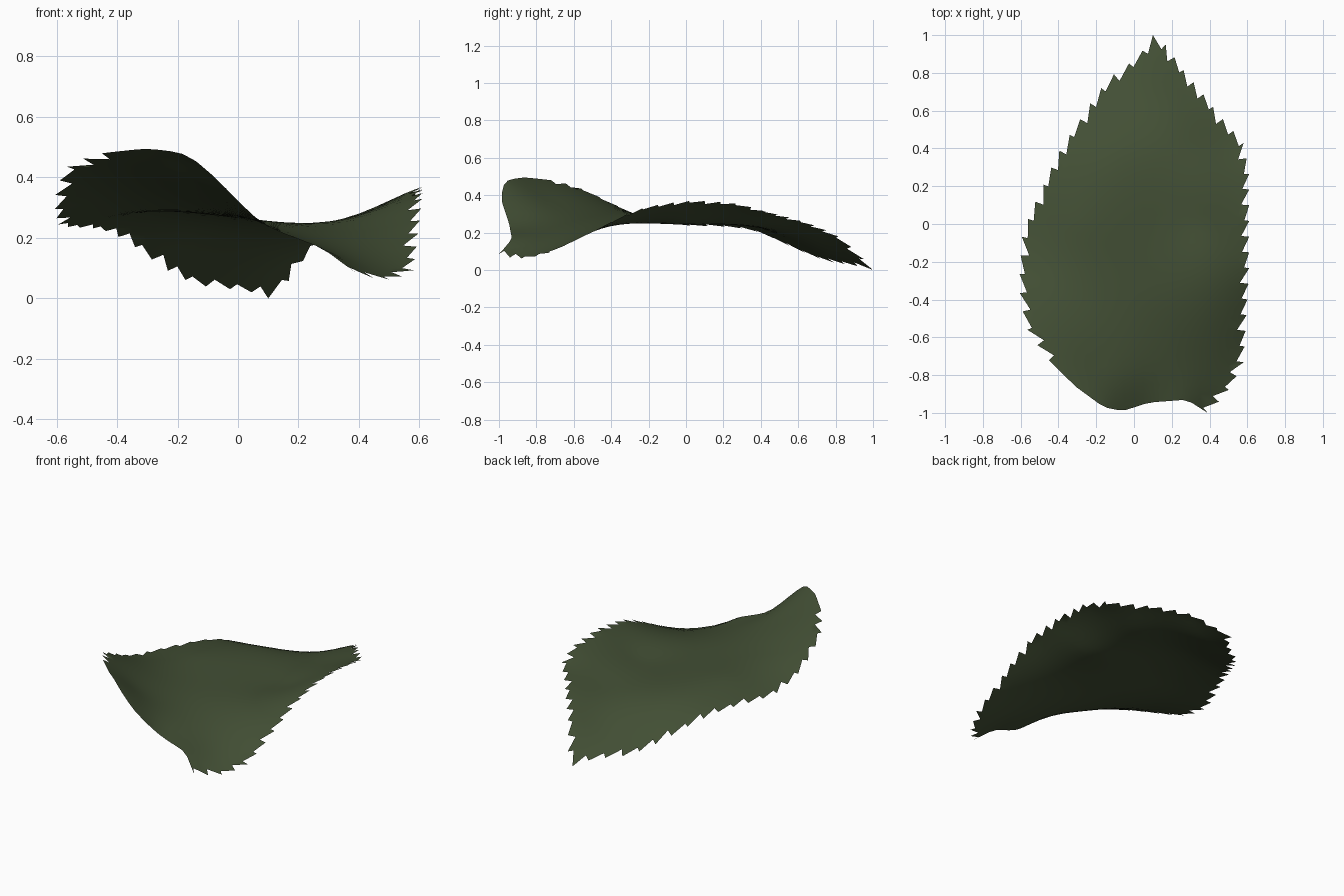
import bpy, bmesh, math
from mathutils import Vector
from mathutils.geometry import delaunay_2d_cdt

if "Cube" in bpy.data.objects:
    bpy.data.objects.remove(bpy.data.objects["Cube"])

# Rim control points (x, y, height): right margin tip -> base, base edge, left margin base -> tip
RIGHT = [(0.1, 1, 0), (0.17, 0.95, 0.06), (0.25, 0.83, 0.17), (0.35, 0.71, 0.23),
         (0.45, 0.58, 0.275), (0.58, 0.43, 0.315), (0.61, 0.28, 0.355), (0.61, 0.02, 0.37),
         (0.61, -0.25, 0.325), (0.595, -0.5, 0.205), (0.58, -0.74, 0.09), (0.49, -0.9, 0.06),
         (0.39, -1, 0.085)]
BASE = [(0.28, -0.93, 0.165), (0.08, -0.945, 0.25), (-0.06, -0.99, 0.385), (-0.16, -0.97, 0.47),
        (-0.31, -0.86, 0.495)]
LEFT = [(-0.45, -0.72, 0.48), (-0.56, -0.58, 0.445), (-0.605, -0.4, 0.36), (-0.605, -0.25, 0.29),
        (-0.595, -0.07, 0.245), (-0.55, 0.06, 0.235), (-0.39, 0.4, 0.2), (-0.3, 0.53, 0.14),
        (-0.2, 0.69, 0.07), (-0.09, 0.81, 0.035), (0.02, 0.88, 0.03), (0.1, 1, 0)]
INNER = [(0.08, -0.75, 0.25), (0.34, -0.75, 0.15), (-0.2, -0.75, 0.385), (0.1, -0.4, 0.255),
         (-0.3, -0.4, 0.32), (0.35, -0.4, 0.235), (-0.3, 0, 0.285), (0.05, 0, 0.257),
         (0.34, 0, 0.253), (-0.1, 0.4, 0.225), (0.1, 0.4, 0.225), (0.3, 0.4, 0.24), (0.08, 0.7, 0.13)]


# Thin-plate height field through the control points
def kernel(ax, ay, bx, by):
    r2 = (ax - bx) ** 2 + (ay - by) ** 2
    return 0.5 * r2 * math.log(r2) if r2 > 1e-12 else 0.0


def solve(m):
    n = len(m)
    for i in range(n):
        p = max(range(i, n), key=lambda r: abs(m[r][i]))
        m[i], m[p] = m[p], m[i]
        for r in range(n):
            if r != i:
                f = m[r][i] / m[i][i]
                m[r] = [a - f * b for a, b in zip(m[r], m[i])]
    return [m[i][n] / m[i][i] for i in range(n)]


pts = RIGHT + BASE + LEFT[:-1] + INNER
N = len(pts)
rows = [[kernel(p[0], p[1], q[0], q[1]) + (0.0008 if i == j else 0) for j, q in enumerate(pts)]
        + [1, p[0], p[1], p[2]] for i, p in enumerate(pts)]
for f in (lambda p: 1, lambda p: p[0], lambda p: p[1]):
    rows.append([f(p) for p in pts] + [0, 0, 0, 0])
W = solve(rows)


def height(x, y):
    return W[N] + W[N + 1] * x + W[N + 2] * y + sum(
        w * kernel(x, y, p[0], p[1]) for w, p in zip(W, pts))


def resample(line, step):
    line = [Vector(p[:2]) for p in line]
    lens = [(b - a).length for a, b in zip(line, line[1:])]
    n = round(sum(lens) / step)
    out = []
    for k in range(n + 1):
        d, i = sum(lens) * k / n, 0
        while i < len(lens) - 1 and d > lens[i]:
            d -= lens[i]
            i += 1
        out.append(line[i].lerp(line[i + 1], min(1, d / lens[i])))
    return out


# Saw-toothed margin, teeth pointing to the leaf tip
def toothed(line, step, side):
    """line runs base -> tip; side = +1 right margin, -1 left margin"""
    tips = resample(line, step)
    out = []
    for k, (p, q) in enumerate(zip(tips, tips[1:])):
        t = (q - p).normalized()
        inward = Vector((-t.y, t.x)) * side
        out += [p, p + inward * (0.036 + 0.010 * math.sin(k * 2.3)) + t * 0.003]
    return out + [tips[-1]]


right = toothed(RIGHT[::-1], 0.083, 1)
left = toothed(LEFT, 0.098, -1)
base = resample([LEFT[0]] + BASE[::-1] + [RIGHT[-1]], 0.05)
rim = right + left[::-1][1:] + base[1:-1]      # counter-clockwise seen from above

# Leaf blade: triangulated margin filled with a regular grid, lifted by the height field
STEP = 0.05
grid = [Vector((x * STEP, y * STEP)) for x in range(-12, 13) for y in range(-20, 21)]
n = len(rim)
verts, _, faces, *_ = delaunay_2d_cdt(
    rim + grid, [], [list(range(n))], 1, 1e-5)
used = {i for f in faces for i in f}
bm = bmesh.new()
bv = {i: bm.verts.new((verts[i].x, verts[i].y, height(*verts[i]))) for i in used}
for f in faces:
    bm.faces.new([bv[i] for i in f]).smooth = True
bm.normal_update()
for f in bm.faces:
    if f.normal.z < 0:
        f.normal_flip()
low = min(v.co.z for v in bm.verts)
for v in bm.verts:
    v.co.z -= low
mesh = bpy.data.meshes.new("leaf_blade")
bm.to_mesh(mesh)
bm.free()
leaf = bpy.data.objects.new("leaf_blade", mesh)
bpy.context.collection.objects.link(leaf)

# Dull green
mat = bpy.data.materials.new("leaf_green")
mat.diffuse_color = (0.055, 0.078, 0.035, 1)
mat.use_nodes = True
mat.node_tree.nodes["Principled BSDF"].inputs["Base Color"].default_value = mat.diffuse_color
mesh.materials.append(mat)
